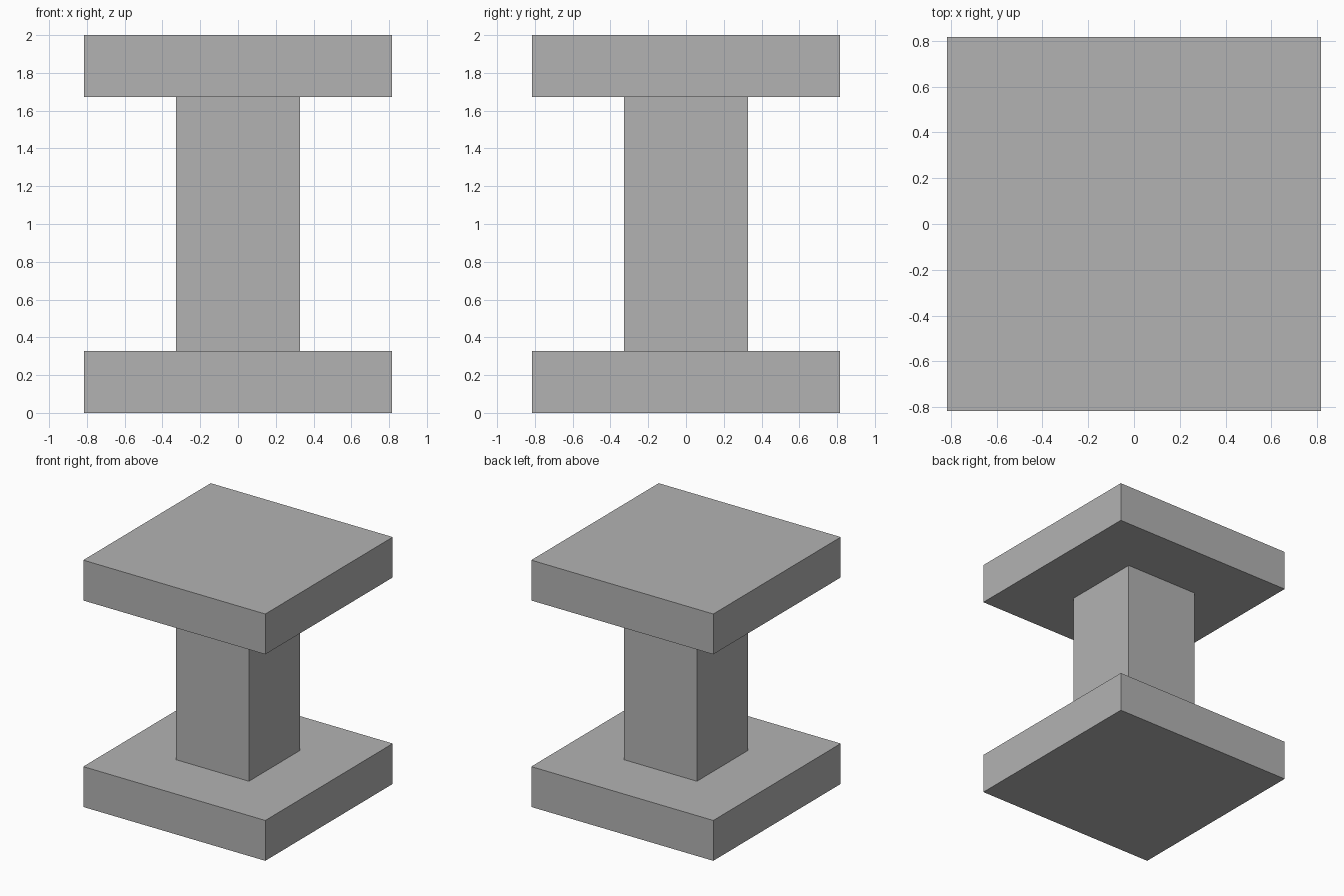
import bpy

cube = bpy.data.objects.get("Cube")
if cube:
    bpy.data.objects.remove(cube, do_unlink=True)

GREY = (0.45, 0.45, 0.45, 1.0)
HALF = 0.816      # half width of the plates
THICK = 0.327     # plate thickness, also half width of the column
HEIGHT = 2.0

mat = bpy.data.materials.new("plain grey")
mat.use_nodes = True
mat.diffuse_color = GREY
mat.node_tree.nodes["Principled BSDF"].inputs["Base Color"].default_value = GREY


def block(name, half, z0, z1):
    """Square block centred on the vertical axis, from z0 to z1."""
    bpy.ops.mesh.primitive_cube_add(size=1, location=(0, 0, (z0 + z1) / 2))
    obj = bpy.context.object
    obj.name = name
    obj.scale = (2 * half, 2 * half, z1 - z0)
    bpy.ops.object.transform_apply(location=False, rotation=False, scale=True)
    obj.data.materials.append(mat)
    return obj


# Base plate, square column and top plate
block("base_plate", HALF, 0, THICK)
block("column", THICK, THICK, HEIGHT - THICK)
block("top_plate", HALF, HEIGHT - THICK, HEIGHT)
